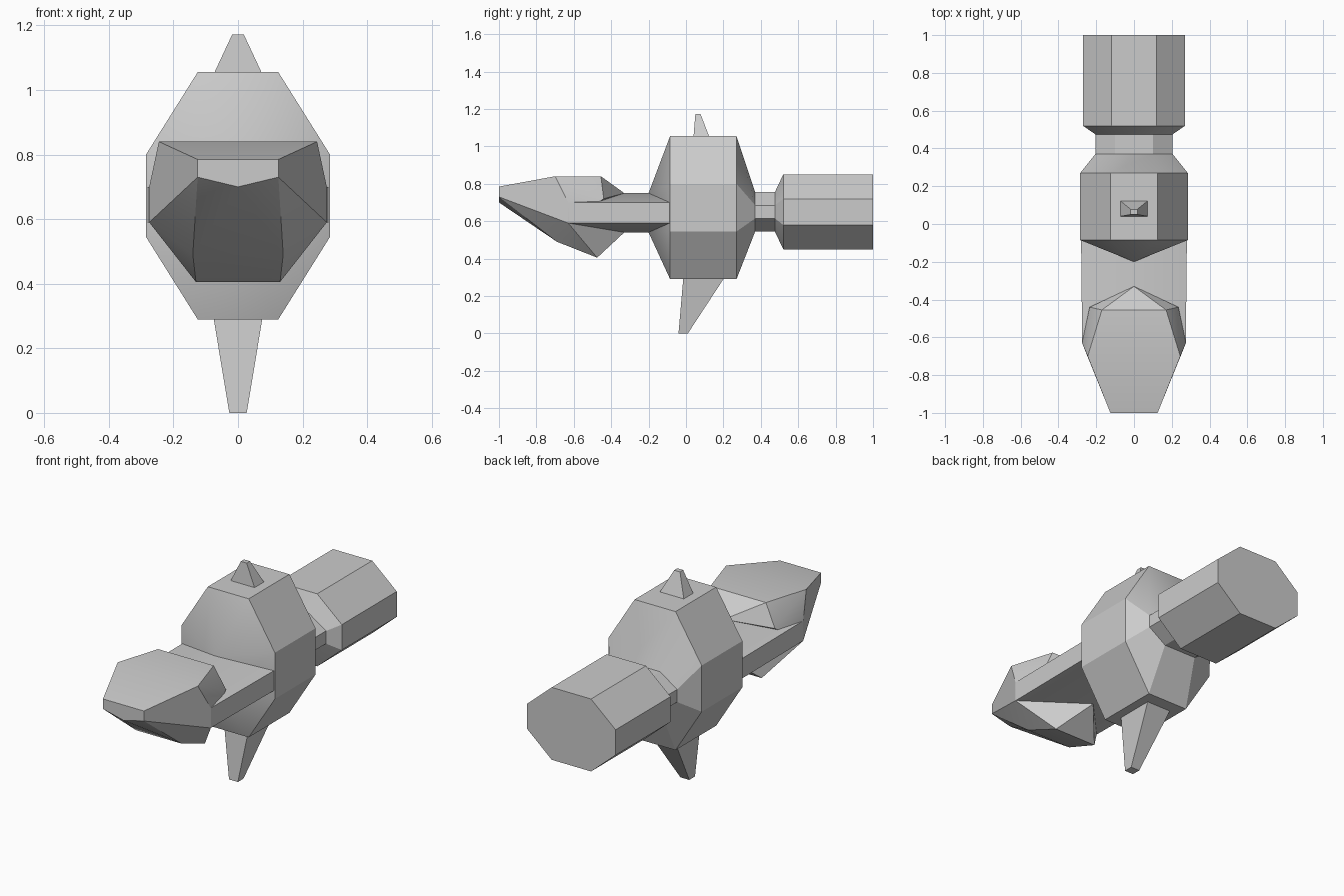
import bpy, bmesh, math

if "Cube" in bpy.data.objects:
    bpy.data.objects.remove(bpy.data.objects["Cube"])


def finish(bm, name):
    bmesh.ops.remove_doubles(bm, verts=bm.verts, dist=1e-5)
    bmesh.ops.recalc_face_normals(bm, faces=bm.faces)
    mesh = bpy.data.meshes.new(name)
    bm.to_mesh(mesh)
    bm.free()
    obj = bpy.data.objects.new(name, mesh)
    bpy.context.collection.objects.link(obj)
    bpy.ops.object.select_all(action='DESELECT')
    obj.select_set(True)
    bpy.context.view_layer.objects.active = obj
    bpy.ops.object.shade_smooth_by_angle(angle=math.radians(25))
    return obj


def octagon(y, a, s, top, upper, lower, bottom):
    right = [(a, y, top), (s, y, upper), (s, y, lower), (a, y, bottom)]
    return right + [(-x, y, z) for x, y, z in reversed(right)]


def loft(bm, rings):
    vr = [[bm.verts.new(p) for p in r] for r in rings]
    n = len(vr[0])
    for r, q in zip(vr, vr[1:]):
        for i in range(n):
            j = (i + 1) % n
            bm.faces.new((r[i], r[j], q[j], q[i]))
    return vr


def hull(name, half):
    """Faceted convex solid from points mirrored across x = 0."""
    bm = bmesh.new()
    pts = set(half) | {(-x, y, z) for x, y, z in half}
    for p in sorted(pts):
        bm.verts.new(p)
    res = bmesh.ops.convex_hull(bm, input=bm.verts)
    inner = [v for v in res["geom_interior"] if isinstance(v, bmesh.types.BMVert)]
    bmesh.ops.delete(bm, geom=inner, context='VERTS')
    bmesh.ops.dissolve_limit(bm, angle_limit=math.radians(1),
                             verts=bm.verts, edges=bm.edges)
    return finish(bm, name)


# Octagonal body, waist and rear drum in one loft
bm = bmesh.new()
rings = loft(bm, [
    octagon(-0.085, 0.125, 0.285, 1.055, 0.80, 0.545, 0.29),
    octagon(0.27, 0.125, 0.285, 1.055, 0.80, 0.545, 0.29),
    octagon(0.37, 0.10, 0.205, 0.755, 0.685, 0.615, 0.545),
    octagon(0.475, 0.10, 0.205, 0.755, 0.685, 0.615, 0.545),
    octagon(0.52, 0.12, 0.27, 0.85, 0.72, 0.58, 0.45),
    octagon(1.0, 0.12, 0.27, 0.85, 0.72, 0.58, 0.45)])
bm.faces.new(rings[-1])
# Front of the body drawn in to a short vertical ridge
tip = {"T": bm.verts.new((0, -0.2, 0.75)), "B": bm.verts.new((0, -0.2, 0.54))}
front = rings[0]
for i, key in enumerate(["T", "BT", "B", "B", "B", "TB", "T", "T"]):
    bm.faces.new([front[i], front[(i + 1) % 8]] + [tip[k] for k in key])
finish(bm, "body_and_rear_drum")

# Wide six-sided neck between body and head
section = [(0, 0.75), (0.28, 0.70), (0.28, 0.59),
           (0, 0.54), (-0.28, 0.59), (-0.28, 0.70)]
bm = bmesh.new()
loft(bm, [[(x * w, y, z) for x, z in section]
          for y, w in ((-0.63, 0.98), (-0.085, 1.0))])
finish(bm, "neck")

# Upper and lower head
nose = [(0.125, -1, 0.73), (0, -1, 0.70), (0.275, -0.63, 0.59)]
hull("upper_head", nose + [
    (0.125, -1, 0.785), (0.245, -0.70, 0.84), (0.17, -0.455, 0.84),
    (0.235, -0.44, 0.72), (0, -0.33, 0.75), (0.275, -0.63, 0.70)])
hull("lower_jaw", nose + [
    (0.14, -0.69, 0.49), (0.13, -0.475, 0.405), (0, -0.33, 0.54)])

# Tapered fins: (half width, y start, y end, z) at root and tip
for name, ends in {
    "top_fin": [(0.075, 0.04, 0.125, 1.05), (0.018, 0.05, 0.078, 1.172)],
    "bottom_fin": [(0.075, -0.015, 0.20, 0.29), (0.027, -0.04, 0.01, 0.0)],
}.items():
    hull(name, [(w, y, z) for w, y0, y1, z in ends for y in (y0, y1)])
